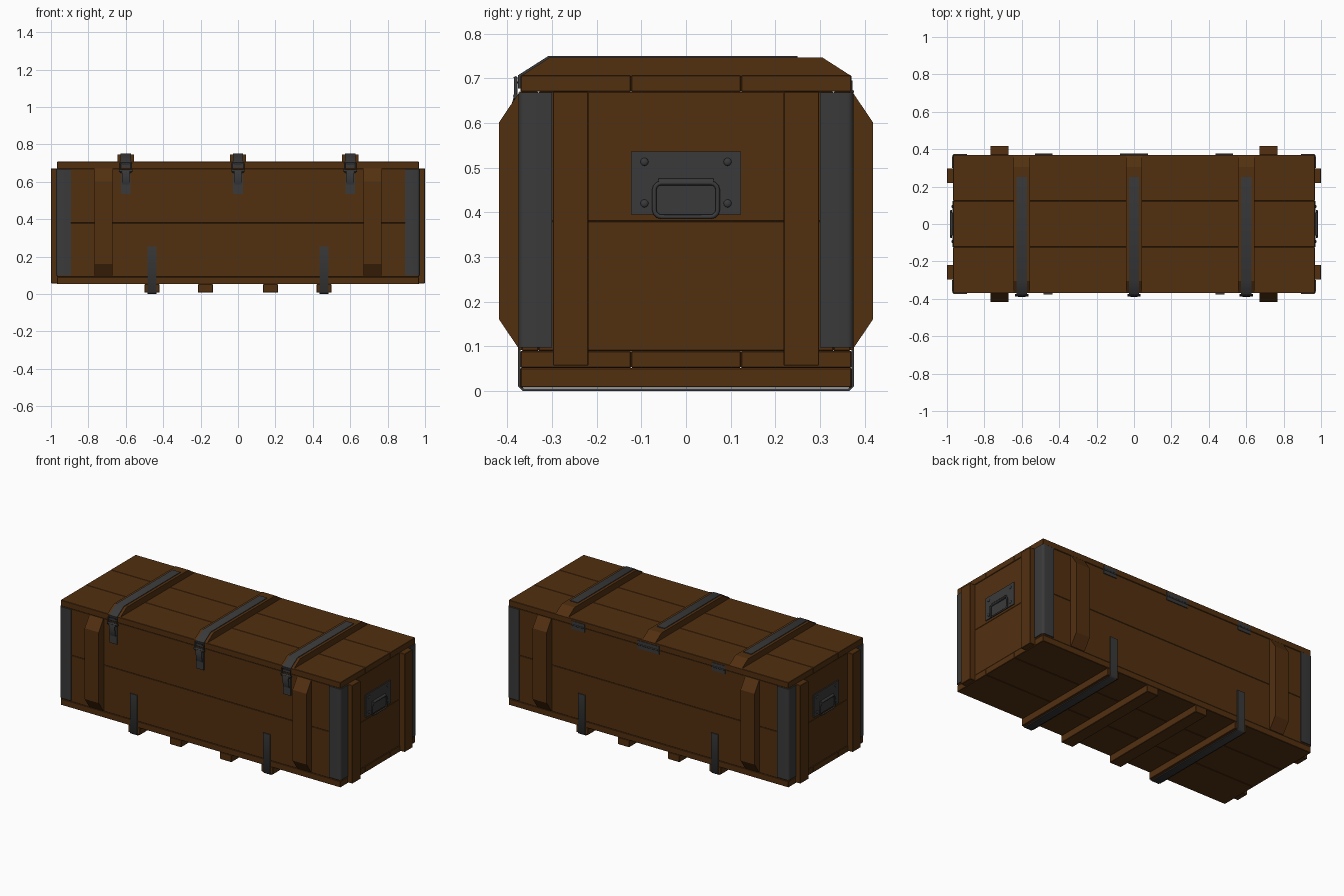
import bpy, bmesh, math
from mathutils import Vector

cube = bpy.data.objects.get("Cube")
if cube:
    bpy.data.objects.remove(cube, do_unlink=True)


def material(name, rgb):
    m = bpy.data.materials.new(name)
    m.use_nodes = True
    m.diffuse_color = (*rgb, 1)
    bsdf = m.node_tree.nodes["Principled BSDF"]
    bsdf.inputs["Base Color"].default_value = (*rgb, 1)
    bsdf.inputs["Roughness"].default_value = 0.8
    return m


WOOD = material("dark_brown_wood", (0.084, 0.029, 0.005))
METAL = material("dark_grey_metal", (0.042, 0.042, 0.043))
rounded = []


def finish(name, bm, mat):
    bmesh.ops.recalc_face_normals(bm, faces=bm.faces)
    me = bpy.data.meshes.new(name)
    bm.to_mesh(me)
    bm.free()
    me.materials.append(mat)
    ob = bpy.data.objects.new(name, me)
    bpy.context.collection.objects.link(ob)
    return ob


def box(name, lo, hi, mat=WOOD, bevel=0.002):
    bm = bmesh.new()
    bmesh.ops.create_cube(bm, size=1)
    for v in bm.verts:
        v.co = [l + (h - l) * (c + 0.5) for l, h, c in zip(lo, hi, v.co)]
    ob = finish(name, bm, mat)
    if bevel:
        mod = ob.modifiers.new("worn_edges", "BEVEL")
        mod.width, mod.segments = bevel, 1
    return ob


def prism(name, profile, x0, x1, mat=WOOD):
    """Extrude a closed (y, z) profile along x."""
    bm = bmesh.new()
    face = bm.faces.new([bm.verts.new((x0, y, z)) for y, z in profile])
    new = bmesh.ops.extrude_face_region(bm, geom=[face])["geom"]
    moved = [g for g in new if isinstance(g, bmesh.types.BMVert)]
    bmesh.ops.translate(bm, verts=moved, vec=(x1 - x0, 0, 0))
    return finish(name, bm, mat)


def ribbon(name, path, shift, thick=0.006):
    """Sweep an open path along a straight shift and thicken it as sheet metal."""
    bm = bmesh.new()
    a = [bm.verts.new(p) for p in path]
    b = [bm.verts.new(Vector(p) + Vector(shift)) for p in path]
    for i in range(len(path) - 1):
        bm.faces.new((a[i], a[i + 1], b[i + 1], b[i]))
    ob = finish(name, bm, METAL)
    mod = ob.modifiers.new("sheet", "SOLIDIFY")
    mod.thickness, mod.offset, mod.use_even_offset = thick, 0, True
    rounded.append(ob)
    return ob


def tube(name, points, radius, cyclic=False):
    cu = bpy.data.curves.new(name, "CURVE")
    cu.dimensions, cu.bevel_depth, cu.bevel_resolution = "3D", radius, 2
    cu.use_fill_caps = True
    sp = cu.splines.new("POLY")
    sp.points.add(len(points) - 1)
    for p, co in zip(sp.points, points):
        p.co = (*co, 1)
    sp.use_cyclic_u = cyclic
    cu.materials.append(METAL)
    ob = bpy.data.objects.new(name, cu)
    bpy.context.collection.objects.link(ob)
    rounded.append(ob)
    return ob


def round_rect(w, h, r):
    """Centred rectangle outline with rounded corners."""
    pts = []
    for q, (sx, sy) in enumerate(((1, 1), (-1, 1), (-1, -1), (1, -1))):
        for k in range(4):
            t = math.pi / 2 * (q + k / 3)
            pts.append((sx * (w - r) + r * math.cos(t), sy * (h - r) + r * math.sin(t)))
    return pts


# Floor and lid planks
X, Y = 0.967, 0.37
for i, (y0, y1) in enumerate(((-Y, -0.123), (-0.123, 0.123), (0.123, Y))):
    box(f"floor_plank_{i}", (-X, y0, 0.052), (X, y1, 0.09))
    box(f"lid_plank_{i}", (-X, y0, 0.67), (X, y1, 0.707))

# Wall boards, two courses high
for i, (z0, z1) in enumerate(((0.09, 0.38), (0.38, 0.67))):
    for s, side in ((-1, "front"), (1, "back")):
        ys = sorted((s * 0.33, s * (Y - 0.002)))
        box(f"{side}_board_{i}", (-X, ys[0], z0), (X, ys[1], z1))
    for s, side in ((-1, "right"), (1, "left")):
        xs = sorted((s * 0.92, s * (X - 0.002)))
        box(f"{side}_board_{i}", (xs[0], -0.33, z0), (xs[1], 0.33, z1))

# Battens and corner guards, repeated on both sides and both ends
for sx, end in ((-1, "right"), (1, "left")):
    for sy, side in ((-1, "front"), (1, "back")):
        tag = f"{side}_{end}"
        xs = sorted((sx * 0.96, sx))
        ys = sorted((sy * 0.218, sy * 0.298))
        box(f"end_batten_{tag}", (xs[0], ys[0], 0.057), (xs[1], ys[1], 0.67))
        xs = sorted((sx * 0.67, sx * 0.767))
        prism(f"side_batten_{tag}",
              [(sy * y, z) for y, z in ((0.36, 0.092), (0.372, 0.092), (0.418, 0.16),
                                        (0.418, 0.602), (0.372, 0.67), (0.36, 0.67))], *xs)
        r, cx, cy = 0.012, 0.969, 0.372
        arc = [(cx - r + r * math.cos(t), cy - r + r * math.sin(t))
               for t in (math.pi / 2 * k / 4 for k in range(5))]
        path = [(cx, 0.3)] + arc + [(0.893, cy)]
        ribbon(f"corner_guard_{tag}", [(sx * x, sy * y, 0.098) for x, y in path], (0, 0, 0.57))

# Skids below the floor; the outer two carry metal straps
for x in (-0.46, -0.174, 0.174, 0.46):
    box(f"skid_{x}", (x - 0.04, -Y, 0.008), (x + 0.04, Y, 0.052))
    if abs(x) > 0.3:
        path = ((-0.373, 0.255), (-0.373, 0.012), (-0.364, 0.003),
                (0.364, 0.003), (0.373, 0.012), (0.373, 0.255))
        ribbon(f"skid_strap_{x}", [(x - 0.025, y, z) for y, z in path], (0.05, 0, 0))

# Lid battens with straps, latches and hinges
for x, hinge_x, hw in ((-0.6, -0.485, 0.045), (0, 0, 0.075), (0.6, 0.485, 0.045)):
    prism(f"lid_batten_{x}", ((-Y, 0.705), (Y, 0.705), (0.306, 0.746), (-0.306, 0.746)),
          x - 0.044, x + 0.044)
    path = ((0.25, 0.747), (-0.307, 0.747), (-0.373, 0.705), (-0.373, 0.677))
    ribbon(f"lid_strap_{x}", [(x - 0.027, y, z) for y, z in path], (0.054, 0, 0))
    box(f"latch_plate_{x}", (x - 0.026, -0.376, 0.535), (x + 0.026, -0.366, 0.665), METAL, 0)
    path = ((-0.378, 0.585), (-0.383, 0.6), (-0.388, 0.64), (-0.382, 0.662))
    ribbon(f"latch_lever_{x}", [(x - 0.02, y, z) for y, z in path], (0.04, 0, 0), 0.005)
    tube(f"latch_loop_{x}", [(x + u, -0.381, 0.676 + v) for u, v in round_rect(0.03, 0.025, 0.006)],
         0.004, True)
    tube(f"latch_pin_{x}", [(x - 0.036, -0.381, 0.66), (x + 0.036, -0.381, 0.66)], 0.006)
    path = ((-0.374, 0.69), (-0.38, 0.692), (-0.384, 0.703))
    ribbon(f"latch_hook_{x}", [(x - 0.02, y, z) for y, z in path], (0.04, 0, 0), 0.004)
    box(f"hinge_leaf_{x}", (hinge_x - hw, 0.365, 0.645), (hinge_x + hw, 0.373, 0.695), METAL, 0)
    tube(f"hinge_barrel_{x}", [(hinge_x - hw, 0.371, 0.67), (hinge_x + hw, 0.371, 0.67)], 0.005)

# Carrying handles on both ends
for s, end in ((-1, "right"), (1, "left")):
    xs = sorted((s * 0.962, s * 0.971))
    box(f"handle_plate_{end}", (xs[0], -0.123, 0.395), (xs[1], 0.123, 0.536), METAL, 0)
    tube(f"handle_ring_{end}",
         [(s * 0.978, u, 0.428 + v) for u, v in round_rect(0.071, 0.038, 0.016)], 0.005, True)
    tube(f"handle_bracket_{end}", [(s * 0.974, -0.062, 0.468), (s * 0.974, 0.062, 0.468)], 0.008)
    for y in (-0.093, 0.093):
        for z in (0.42, 0.513):
            bm = bmesh.new()
            bmesh.ops.create_uvsphere(bm, u_segments=12, v_segments=6, radius=0.009)
            for v in bm.verts:
                v.co = (v.co.x * 0.5 + s * 0.971, v.co.y + y, v.co.z + z)
            rounded.append(finish(f"rivet_{end}_{y}_{z}", bm, METAL))

# Bake sheet metal and tubes, then smooth their bends
bpy.ops.object.select_all(action="DESELECT")
for ob in rounded:
    ob.select_set(True)
bpy.context.view_layer.objects.active = rounded[0]
bpy.ops.object.convert(target="MESH")
bpy.ops.object.shade_smooth_by_angle(angle=math.radians(50))
